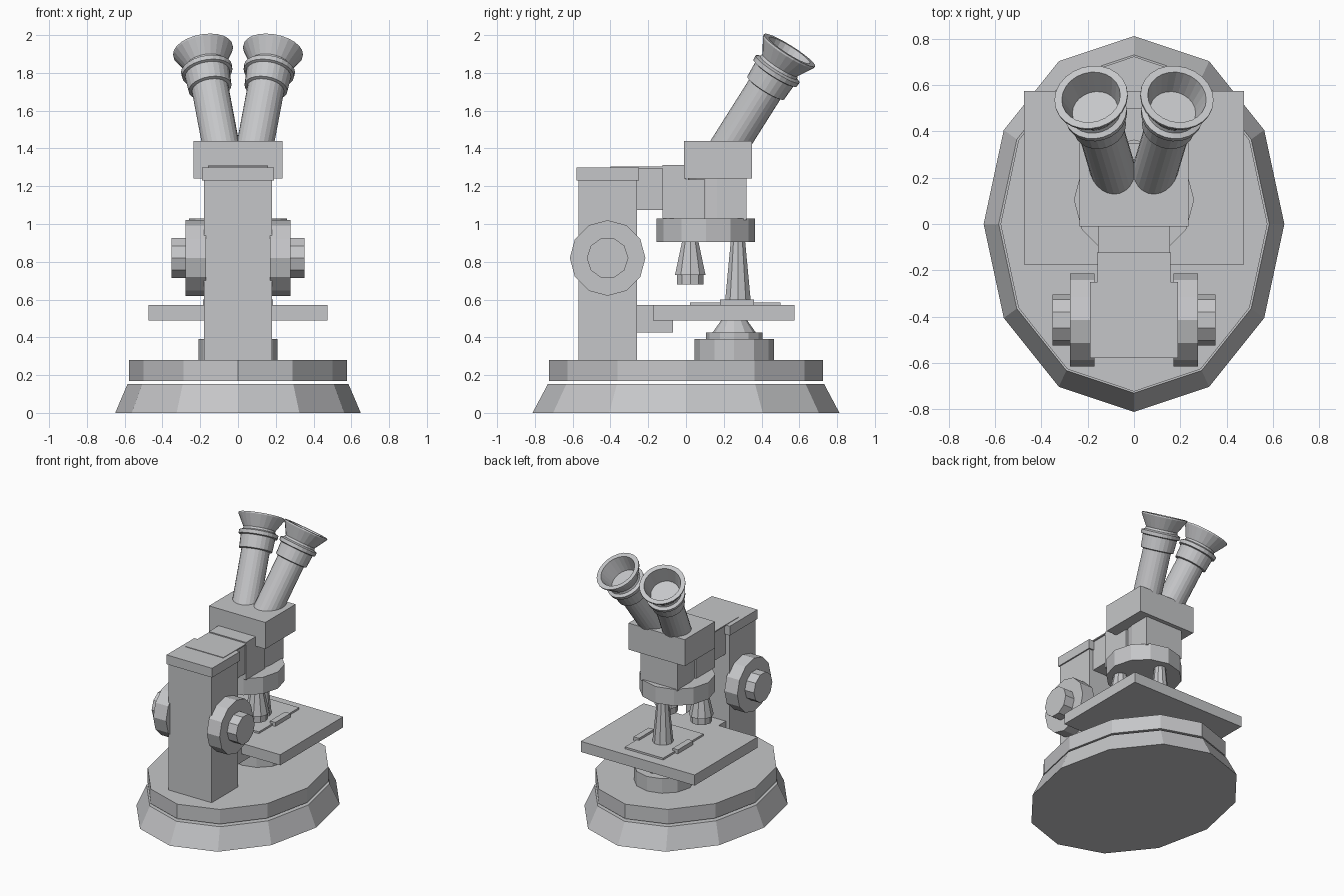
import bpy, bmesh, math
from mathutils import Vector, Matrix

cube = bpy.data.objects.get("Cube")
if cube:
    bpy.data.objects.remove(cube, do_unlink=True)

# One painted-metal colour for the whole instrument
GREY = (0.56, 0.565, 0.58, 1)
metal = bpy.data.materials.new("light grey metal")
metal.use_nodes = True
metal.diffuse_color = GREY
metal.node_tree.nodes["Principled BSDF"].inputs["Base Color"].default_value = GREY


def finish(name, bm):
    bmesh.ops.recalc_face_normals(bm, faces=bm.faces)
    mesh = bpy.data.meshes.new(name)
    bm.to_mesh(mesh)
    bm.free()
    mesh.materials.append(metal)
    obj = bpy.data.objects.new(name, mesh)
    bpy.context.collection.objects.link(obj)
    return obj


def box(name, x, y, z):
    """Box from (low, high) pairs on each axis."""
    bm = bmesh.new()
    bmesh.ops.create_cube(bm, size=1)
    for v in bm.verts:
        v.co = [a + (b - a) * (c + 0.5) for (a, b), c in zip((x, y, z), v.co)]
    return finish(name, bm)


def lathe(name, profile, sides, origin, axis=(0, 0, 1), stretch=1.0):
    """Closed solid from (radius, height) rings, aimed along an axis."""
    bm = bmesh.new()
    rings = []
    for r, h in profile:
        angles = [math.tau * i / sides for i in range(sides)]
        rings.append([bm.verts.new((r * math.cos(a), r * stretch * math.sin(a), h))
                      for a in angles])
    for low, high in zip(rings, rings[1:]):
        for i in range(sides):
            j = (i + 1) % sides
            bm.faces.new((low[i], low[j], high[j], high[i]))
    bm.faces.new(rings[0])
    bm.faces.new(rings[-1])
    turn = Vector(axis).to_track_quat('Z', 'Y').to_matrix().to_4x4()
    bm.transform(Matrix.Translation(origin) @ turn)
    return finish(name, bm)


# Oval two-tier foot with a narrow gap between tiers
lathe("lower_base", [(0.65, 0), (0.585, 0.153)], 12, (0, 0, 0), stretch=1.25)
lathe("upper_base", [(0.577, 0.17), (0.577, 0.28)], 12, (0, 0, 0), stretch=1.255)

# Column, cap and arm
box("column", (-0.18, 0.18), (-0.57, -0.26), (0.28, 1.23))
box("column_cap", (-0.19, 0.19), (-0.58, -0.25), (1.23, 1.3))
box("cap_plate", (-0.158, 0.158), (-0.4, -0.12), (1.295, 1.304))
box("arm", (-0.147, 0.147), (-0.26, -0.12), (1.075, 1.3))
box("arm_end", (-0.155, 0.155), (-0.125, 0.1), (1.03, 1.235))
box("arm_end_top", (-0.155, 0.155), (-0.125, 0), (1.23, 1.312))

# Head block and neck
box("head_block", (-0.235, 0.235), (-0.01, 0.35), (1.24, 1.44))
lathe("neck_barrel", [(0.155, 1.02), (0.155, 1.245)], 16, (0, 0.165, 0))
box("neck_block", (-0.155, 0.155), (0.165, 0.32), (1.02, 1.245))

# Rotating nosepiece with three lenses
NOSE = Vector((0, 0.105, 0))
lathe("nosepiece", [(0.26, 0.905), (0.26, 1.03)], 12, NOSE)
for i, side in enumerate(("right", "left")):
    a = math.radians(210 + 120 * i)
    spot = NOSE + Vector((math.cos(a), math.sin(a), 0)) * 0.165
    lathe(f"short_lens_{side}",
          [(0.075, 0.68), (0.075, 0.73), (0.085, 0.73), (0.045, 0.91)], 10, spot)
lathe("long_lens", [(0.072, 0.585), (0.04, 0.91)], 10, (0, 0.275, 0))

# Stage, bracket, slide and clips
box("stage", (-0.475, 0.475), (-0.175, 0.575), (0.49, 0.57))
box("stage_bracket", (-0.15, 0.15), (-0.27, -0.07), (0.425, 0.495))
box("stage_link", (-0.15, 0.15), (-0.27, -0.17), (0.49, 0.57))
box("slide_plate", (-0.16, 0.16), (0.02, 0.5), (0.568, 0.584))
for side, s in (("left", 1), ("right", -1)):
    box(f"slide_clip_{side}", sorted((s * 0.14, s * 0.185)), (0.18, 0.36), (0.568, 0.6))

# Condenser below the stage
lathe("condenser", [(0.21, 0.28), (0.21, 0.39), (0.15, 0.39), (0.15, 0.425),
                    (0.115, 0.425), (0.065, 0.495)], 12, (0, 0.255, 0))

# Focus knobs and eyepieces, one per side
eyepiece = [(0.098, -0.1), (0.098, 0.33), (0.115, 0.335), (0.12, 0.425),
            (0.135, 0.43), (0.137, 0.455), (0.115, 0.465), (0.11, 0.48),
            (0.16, 0.565), (0.16, 0.575), (0.128, 0.575), (0.1, 0.46)]
for side, s in (("left", 1), ("right", -1)):
    hub = (s * 0.17, -0.415, 0.82)
    lathe(f"coarse_knob_{side}", [(0.2, 0), (0.2, 0.107)], 12, hub, (s, 0, 0))
    lathe(f"fine_knob_{side}", [(0.11, 0.1), (0.11, 0.183)], 10, hub, (s, 0, 0))
    lathe(f"eyepiece_{side}", eyepiece, 24,
          (s * 0.095, 0.245, 1.44), (s * 0.09, 0.3, 0.475))
